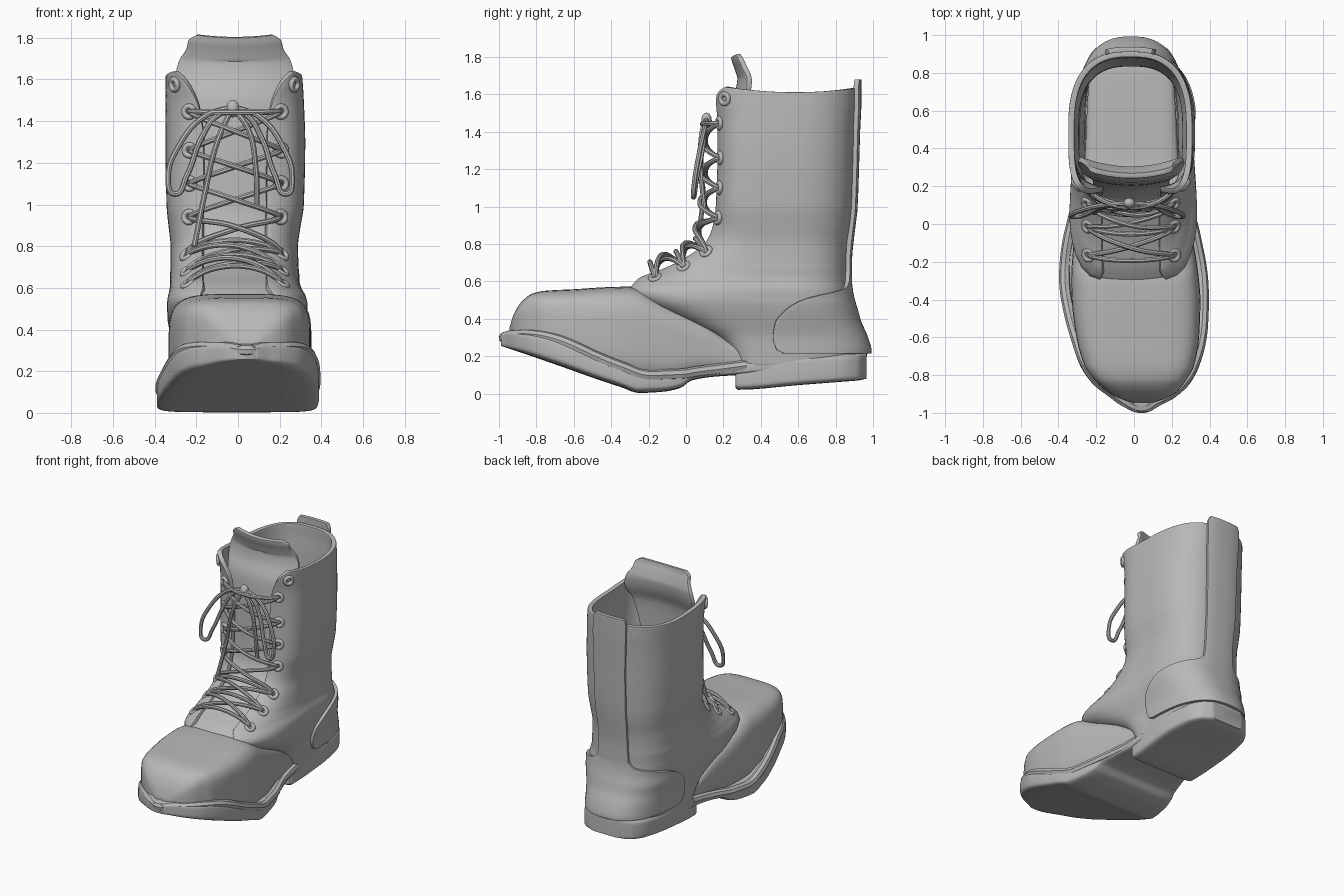
import bpy, bmesh, math
from mathutils import Vector

if "Cube" in bpy.data.objects:
    bpy.data.objects.remove(bpy.data.objects["Cube"])

grey = bpy.data.materials.new("grey_leather")
grey.diffuse_color = (0.48, 0.48, 0.48, 1)
grey.use_nodes = True
grey.node_tree.nodes["Principled BSDF"].inputs["Base Color"].default_value = grey.diffuse_color


def sample(rows, k):
    """Monotone cubic interpolation of table rows keyed by their first column."""
    k = min(max(k, rows[0][0]), rows[-1][0])
    i = 0
    while i < len(rows) - 2 and k > rows[i + 1][0]:
        i += 1
    h = rows[i + 1][0] - rows[i][0]
    t = (k - rows[i][0]) / h

    def slope(j, c):
        if j == 0 or j == len(rows) - 1:
            a = min(j, len(rows) - 2)
            return (rows[a + 1][c] - rows[a][c]) / (rows[a + 1][0] - rows[a][0])
        d0 = (rows[j][c] - rows[j - 1][c]) / (rows[j][0] - rows[j - 1][0])
        d1 = (rows[j + 1][c] - rows[j][c]) / (rows[j + 1][0] - rows[j][0])
        return 2 * d0 * d1 / (d0 + d1) if d0 * d1 > 0 else 0
    out = []
    for c in range(1, len(rows[0])):
        a, b = rows[i][c], rows[i + 1][c]
        out.append(a * (1 + 2 * t) * (1 - t) ** 2 + b * t * t * (3 - 2 * t)
                   + h * (slope(i, c) * t * (1 - t) ** 2 + slope(i + 1, c) * t * t * (t - 1)))
    return out


def dense(rows, n):
    keys = [rows[i][0] + (rows[i + 1][0] - rows[i][0]) * j / n
            for i in range(len(rows) - 1) for j in range(n)]
    return keys + [rows[-1][0]]


def finish(ob, angle=40):
    bpy.ops.object.select_all(action='DESELECT')
    bpy.context.view_layer.objects.active = ob
    ob.select_set(True)
    if ob.type == 'CURVE':
        bpy.ops.object.convert(target='MESH')
        ob = bpy.context.object
    for m in list(ob.modifiers):
        bpy.ops.object.modifier_apply(modifier=m.name)
    ob.data.materials.clear()
    ob.data.materials.append(grey)
    bpy.ops.object.shade_smooth_by_angle(angle=math.radians(angle))


def skin(name, rings, closed=False, thick=0):
    """Skin rows of points; closed rings get caps, open sheets get thickness."""
    bm = bmesh.new()
    vs = [[bm.verts.new(p) for p in r] for r in rings]
    n = len(vs[0])
    for a, b in zip(vs, vs[1:]):
        for j in range(n if closed else n - 1):
            k = (j + 1) % n
            bm.faces.new((a[j], a[k], b[k], b[j]))
    if closed:
        bm.faces.new(vs[0])
        bm.faces.new(vs[-1])
    bmesh.ops.recalc_face_normals(bm, faces=bm.faces)
    me = bpy.data.meshes.new(name)
    bm.to_mesh(me)
    bm.free()
    ob = bpy.data.objects.new(name, me)
    bpy.context.collection.objects.link(ob)
    if thick:
        s = ob.modifiers.new("thickness", 'SOLIDIFY')
        s.thickness, s.offset = thick, 0
        b = ob.modifiers.new("round", 'BEVEL')
        b.width, b.segments, b.limit_method = thick * 0.35, 2, 'ANGLE'
        b.angle_limit = math.radians(50)
    finish(ob)


def loft(name, rows, n, steps=5, seg=44):
    """Solid along y from rows (y, left, right, bottom, top)."""
    rings = []
    for y in dense(rows, steps):
        l, r, b, t = sample(rows, y)
        ring = []
        for i in range(seg):
            c, s = math.cos(math.tau * (i + .5) / seg), math.sin(math.tau * (i + .5) / seg)
            ring.append(((l + r) / 2 + (r - l) / 2 * math.copysign(abs(c) ** (2 / n), c), y,
                         (b + t) / 2 + (t - b) / 2 * math.copysign(abs(s) ** (2 / n), s)))
        rings.append(ring)
    skin(name, rings, True)


def tube(name, pts, r):
    cu = bpy.data.curves.new(name, 'CURVE')
    cu.dimensions = '3D'
    cu.bevel_depth, cu.bevel_resolution, cu.resolution_u = r, 2, 8
    cu.use_fill_caps = True
    sp = cu.splines.new('BEZIER')
    sp.bezier_points.add(len(pts) - 1)
    for bp, p in zip(sp.bezier_points, pts):
        bp.co = p
        bp.handle_left_type = bp.handle_right_type = 'AUTO'
    ob = bpy.data.objects.new(name, cu)
    bpy.context.collection.objects.link(ob)
    finish(ob)


# Sole, welt bead and heel block
SOLE = [(-.99, -.01, .09, .255, .32), (-.96, -.07, .14, .245, .33), (-.92, -.125, .215, .232, .332),
        (-.84, -.225, .3, .205, .332), (-.74, -.29, .35, .17, .315), (-.64, -.325, .377, .135, .28),
        (-.5, -.365, .39, .085, .215), (-.35, -.39, .39, .035, .155), (-.25, -.39, .38, .003, .12),
        (-.12, -.375, .355, .01, .12), (-.03, -.355, .335, .03, .125), (.03, -.34, .315, .07, .135),
        (.15, -.31, .28, .09, .15), (.3, -.29, .26, .1, .17), (.6, -.285, .255, .13, .195),
        (.85, -.25, .22, .15, .215), (.95, -.15, .12, .17, .22)]
loft("sole", SOLE, 6)
front = [r for r in SOLE if r[0] < .32]
tube("welt", [(r[1] + .025, r[0] + .022, r[4] - .02) for r in reversed(front)]
     + [(r[2] - .025, r[0] + .022, r[4] - .02) for r in front], .03)
loft("heel_block", [(.265, -.27, .24, .03, .15), (.28, -.28, .25, .02, .165), (.6, -.29, .26, .045, .2),
                    (.82, -.265, .235, .062, .21), (.92, -.215, .185, .07, .215), (.965, -.14, .11, .08, .215)], 8)

# Foot: toe box, vamp and inner footbed
loft("vamp", [(-.945, -.01, .1, .28, .35), (-.92, -.085, .175, .27, .425), (-.88, -.15, .235, .25, .49),
              (-.82, -.215, .28, .24, .535), (-.75, -.262, .318, .2, .55), (-.6, -.305, .345, .14, .558),
              (-.4, -.33, .352, .08, .57), (-.3, -.333, .345, .05, .572), (-.1, -.32, .315, .05, .49),
              (.1, -.295, .275, .1, .39), (.3, -.265, .24, .12, .27), (.8, -.235, .205, .17, .26),
              (.9, -.15, .12, .19, .25)], 4.2)

# Shaft slices: z, front y, back y, left, right, front squareness, half opening
SHAFT = [(.15, .28, .92, -.3, .27, 5, .1), (.22, .25, .955, -.305, .275, 5, .1),
         (.3, .18, .935, -.31, .28, 5, .12), (.38, .03, .9, -.32, .3, 5, .14),
         (.45, -.125, .88, -.335, .32, 5, .16), (.5, -.23, .865, -.335, .328, 5, .17),
         (.55, -.295, .855, -.33, .32, 4.5, .17), (.6, -.27, .85, -.32, .295, 3.5, .15),
         (.65, -.15, .85, -.312, .28, 3.2, .15), (.7, -.04, .85, -.308, .275, 3.2, .15),
         (.8, .1, .855, -.308, .272, 3.2, .15), (.9, .15, .87, -.318, .285, 3.5, .15),
         (1, .17, .88, -.327, .3, 4, .15), (1.3, .18, .89, -.332, .307, 4, .15),
         (1.45, .175, .895, -.332, .302, 4, .17), (1.55, .15, .9, -.332, .297, 4, .22),
         (1.61, .13, .9, -.332, .292, 4, .28)]
CY = .5


def surf(z, phi, off=0):
    """Point on the shaft wall at height z; phi = 0 is the back, +pi/2 is +x."""
    yf, yb, l, r, n, _ = sample(SHAFT, z)
    c, s = math.cos(phi), math.sin(phi)
    hw, n, hd = (r - l) / 2 + off, (2.6 if c > 0 else n), (yb - CY if c > 0 else CY - yf) + off
    rad = (abs(c / hd) ** n + abs(s / hw) ** n) ** (-1 / n)
    y = CY + rad * c
    rise = .04 * max(0, (z - 1.3) / .31) * ((y - .58) / .42) ** 2
    narrow = 1 - .1 * min(1, max(0, (.66 - z) / .15)) * min(1, max(0, y / .45))  # slimmer heel
    return Vector(((l + r) / 2 + rad * s * narrow, y, z + rise))


def front_phi(z, x):
    """Angle at which the front wall is x away from its centre line."""
    yf, yb, l, r, n, _ = sample(SHAFT, z)
    q = min(.97, x / ((r - l) / 2))
    return math.atan2(x, -(CY - yf) * (1 - q ** n) ** (1 / n))


rings = []
for z in dense(SHAFT, 4):
    a = front_phi(z, sample(SHAFT, z)[-1])
    rings.append([surf(z, a * (2 * i / 90 - 1)) for i in range(91)])
skin("shaft_and_quarters", rings, thick=.032)

# Heel counter with the long back strip: z, half angle
STRIP = [(.215, 1.5), (.235, 1.62), (.3, 1.68), (.38, 1.64), (.44, 1.5), (.49, 1.3), (.525, 1.0),
         (.545, .72), (.57, .45), (.62, .33), (.75, .3), (1.2, .3), (1.64, .31), (1.68, .27)]
rings = []
for z in dense(STRIP, 4):
    a = sample(STRIP, z)[0]
    row = [surf(z, a * (2 * i / 40 - 1), .024) for i in range(41)]
    for p in row:
        p.z = p.z if z < 1.3 else z
    rings.append(row)
skin("heel_counter_and_back_strip", rings, thick=.028)

# Tongue: z, y, half width
TONGUE = [(.55, -.3, .19), (.6, -.22, .2), (.65, -.1, .2), (.7, 0, .2), (.75, .09, .2), (.8, .145, .2),
          (.9, .195, .2), (1, .21, .2), (1.3, .22, .21), (1.5, .235, .25), (1.62, .28, .28),
          (1.69, .29, .265), (1.75, .275, .23), (1.79, .26, .22), (1.815, .255, .18)]
rings = []
for z in dense(TONGUE, 4):
    y, hw = sample(TONGUE, z)
    xs = [hw * (2 * i / 20 - 1) for i in range(21)]
    rings.append([(x - .015, y + .7 * x * x, z - .012 * (1 - (x / hw) ** 2) * (z > 1.7)) for x in xs])
skin("tongue", rings, thick=.03)

# Eyelets, on both flaps
HOLES = [(.62, .22), (.68, .22), (.76, .22), (.94, .21), (1.1, .21), (1.26, .21), (1.43, .21), (1.55, .275)]
eyes = {}
for i, (z, x) in enumerate(HOLES):
    for side in (-1, 1):
        phi = side * front_phi(z, x)
        p = surf(z, phi, .016)
        n = (surf(z, phi + .02) - surf(z, phi - .02)).cross(surf(z + .01, phi) - surf(z - .01, phi))
        n.normalize()
        if n.dot(Vector((side * .3, -1, .2))) < 0:
            n = -n
        eyes[i, side] = (p, n)
        bpy.ops.mesh.primitive_torus_add(major_radius=.026, minor_radius=.013, major_segments=24,
                                         minor_segments=10, location=p,
                                         rotation=n.to_track_quat('Z', 'Y').to_euler())
        bpy.context.object.name = "eyelet"
        finish(bpy.context.object, 80)


# Laces: crossings and straight bars bulging over the tongue
def lace(a, b, bulge):
    (p, n), (q, m) = eyes[a], eyes[b]
    up = n + m
    up.x = 0
    up.normalize()
    tube("lace", [p - n * .01, p + n * .022 + (q - p) * .06, (p + q) / 2 + up * bulge,
                  q + m * .022 + (p - q) * .06, q - m * .01], .0135)


for i in range(6):
    lace((i, -1), (i + 1, 1), .075)
    lace((i, 1), (i + 1, -1), .1)
for i in (0, 1, 2, 6):
    lace((i, -1), (i, 1), .09)

# Bow: knot, two loops and two loose ends
bpy.ops.mesh.primitive_uv_sphere_add(segments=20, ring_count=12, radius=.035, location=(-.025, .11, 1.46))
bpy.context.object.name = "bow_knot"
bpy.context.object.scale = (.9, .8, 1.2)
finish(bpy.context.object, 80)
for s, w in ((-1, 1.0), (1, .92)):
    tube("bow_loop", [(-.025 + s * w * x, y, z) for x, y, z in
                      ((0, .11, 1.47), (.14, .1, 1.42), (.26, .07, 1.28), (.31, .045, 1.13), (.28, .04, 1.05),
                       (.22, .055, 1.14), (.15, .09, 1.32), (.07, .1, 1.43), (0, .1, 1.45))], .0135)
tube("lace_end", [(-.02, .1, 1.46), (.05, .08, 1.36), (.085, .08, 1.18), (.09, .1, .98)], .0135)
tube("lace_end", [(-.03, .1, 1.46), (-.1, .08, 1.3), (-.16, .09, 1.05), (-.21, .06, .8)], .0135)
